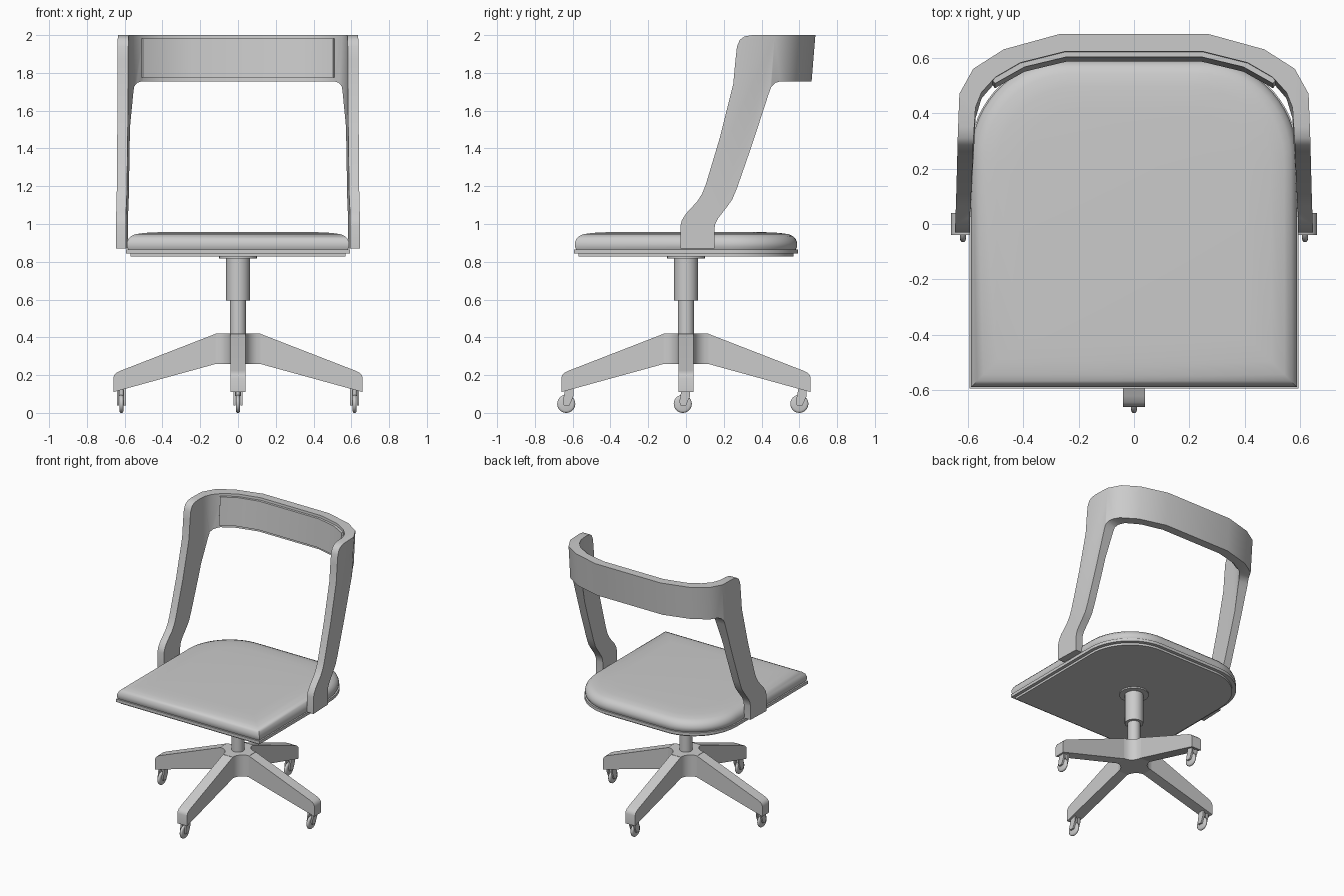
import bpy, bmesh, math
from mathutils import Vector, Matrix

if "Cube" in bpy.data.objects:
    bpy.data.objects.remove(bpy.data.objects["Cube"])


def finish(bm, name, angle=35):
    bmesh.ops.recalc_face_normals(bm, faces=bm.faces)
    me = bpy.data.meshes.new(name)
    bm.to_mesh(me)
    bm.free()
    me.shade_smooth()
    me.set_sharp_from_angle(angle=math.radians(angle))
    ob = bpy.data.objects.new(name, me)
    bpy.context.scene.collection.objects.link(ob)
    return ob


def loft(bm, rings):
    """Skin equal-length rings of points and cap both ends."""
    loops = [[bm.verts.new(p) for p in r] for r in rings]
    n = len(loops[0])
    for a, b in zip(loops, loops[1:]):
        for i in range(n):
            j = (i + 1) % n
            bm.faces.new((a[i], a[j], b[j], b[i]))
    bm.faces.new(loops[0][::-1])
    bm.faces.new(loops[-1])


def cylinder(bm, r, z0, z1, x=0, y=0, n=32):
    ring = [(x + r * math.cos(2 * math.pi * i / n), y + r * math.sin(2 * math.pi * i / n)) for i in range(n)]
    loft(bm, [[(px, py, z) for px, py in ring] for z in (z0, z1)])


def mirrored(half):
    """Close a right-hand outline with its mirror image."""
    return half + [(-x, y) for x, y in reversed(half)]


# Seat: square front, rounded back
arc = [math.radians(a) for a in range(0, 91, 6)]
outline = mirrored([(0.59, -0.59)] + [(0.25 + 0.34 * math.cos(a), 0.24 + 0.35 * math.sin(a)) for a in arc])


def slab(name, rings, angle=35):
    bm = bmesh.new()
    loft(bm, [[(x * s, y * s, z) for x, y in outline] for s, z in rings])
    return finish(bm, name, angle)


slab("seat_under_panel", [(0.965, 0.828), (0.965, 0.846)])
slab("seat_board", [(1.005, 0.844), (1.005, 0.866)])
slab("seat_cushion", [(0.985, 0.864), (0.998, 0.88), (0.998, 0.9), (0.985, 0.92), (0.96, 0.936),
                      (0.92, 0.946), (0.84, 0.953), (0.7, 0.957)], 50)

# Back frame: leaning U-shaped plan intersected with the side silhouette
LEAN = 0.082


def leaning(pts, zs):
    return [[(x, y - LEAN * (2 - z), z) for x, y in pts] for z in zs]


outer = [(0.648, -0.12), (0.646, 0.05), (0.63, 0.47), (0.58, 0.56), (0.47, 0.63), (0.27, 0.685)]
inner = [(0.594, -0.12), (0.592, 0.1), (0.572, 0.42), (0.55, 0.475), (0.50, 0.53), (0.41, 0.582), (0.25, 0.622)]
plan = outer + [(-x, y) for x, y in reversed(outer)] + [(-x, y) for x, y in inner] + inner[::-1]
bm = bmesh.new()
loft(bm, leaning(plan, (0.7, 2.1)))
frame = finish(bm, "back_frame")

side = [(-0.03, 0.87), (-0.03, 0.99), (-0.022, 1.02), (0.0, 1.055), (0.06, 1.12), (0.085, 1.16), (0.105, 1.21),
        (0.18, 1.46), (0.25, 1.74), (0.262, 1.87), (0.27, 1.94), (0.285, 1.975), (0.31, 1.993), (0.35, 2.0),
        (0.8, 2.0), (0.8, 1.755), (0.50, 1.755), (0.472, 1.747), (0.452, 1.727), (0.438, 1.69), (0.35, 1.42),
        (0.27, 1.19), (0.245, 1.13), (0.22, 1.095), (0.17, 1.03), (0.155, 1.0), (0.15, 0.97), (0.15, 0.87)]
bm = bmesh.new()
loft(bm, [[(x, y, z) for y, z in side] for x in (-1, 1)])
cutter = finish(bm, "frame_cutter")
cutter.hide_render = True
mod = frame.modifiers.new("silhouette", "BOOLEAN")
mod.operation, mod.solver, mod.object = "INTERSECT", "EXACT", cutter
bpy.context.view_layer.update()
dg = bpy.context.evaluated_depsgraph_get()
frame.data = bpy.data.meshes.new_from_object(frame.evaluated_get(dg))
frame.modifiers.clear()
frame.data.shade_smooth()
frame.data.set_sharp_from_angle(angle=math.radians(35))
bpy.data.objects.remove(cutter)

# Back pad lining the inside of the rail
pad_back = [(0.515, 0.527), (0.41, 0.59), (0.25, 0.63)]
pad_front = [(0.502, 0.508), (0.395, 0.568), (0.245, 0.604)]
pad_plan = mirrored(pad_back) + [(-x, y) for x, y in pad_front] + pad_front[::-1]
bm = bmesh.new()
loft(bm, leaning(pad_plan, (1.775, 1.982)))
bmesh.ops.recalc_face_normals(bm, faces=bm.faces)
finish(bm, "back_pad")

# Gas lift column
bm = bmesh.new()
cylinder(bm, 0.1, 0.818, 0.83)
cylinder(bm, 0.063, 0.595, 0.82)
cylinder(bm, 0.043, 0.4, 0.6)
finish(bm, "column")

# Hub with concave corners between the legs
hub = []
for k in range(4):
    c, s = round(math.cos(k * math.pi / 2)), round(math.sin(k * math.pi / 2))
    for i in range(7):
        a = math.radians(270 - 15 * i)
        x, y = 0.12 + 0.08 * math.cos(a), 0.12 + 0.08 * math.sin(a)
        hub.append((c * x - s * y, s * x + c * y))
bm = bmesh.new()
loft(bm, [[(x, y, z) for x, y in hub] for z in (0.26, 0.42)])
finish(bm, "base_hub")

# Four tapered legs, each with a caster; all wheels face the same way
leg = [(0.115, 0.26), (0.66, 0.11), (0.66, 0.185), (0.655, 0.2), (0.643, 0.213), (0.62, 0.224), (0.115, 0.42)]
wheel = [(-0.011, 0.036), (-0.009, 0.043), (-0.004, 0.048), (0.004, 0.048), (0.009, 0.043), (0.011, 0.036)]
for k in range(4):
    turn = Matrix.Rotation(k * math.pi / 2, 3, "Z")
    bm = bmesh.new()
    loft(bm, [[turn @ Vector((r, w, z)) for r, z in leg] for w in (-0.04, 0.04)])
    finish(bm, f"base_leg_{k + 1}")

    p = turn @ Vector((0.617, 0, 0))
    bm = bmesh.new()
    cylinder(bm, 0.012, 0.09, 0.14, p.x, p.y, 16)
    for sx in (-1, 1):  # fork cheeks
        cheek = [(-0.03, 0.04), (0.0, 0.04), (0.022, 0.09), (0.022, 0.13), (-0.022, 0.13), (-0.035, 0.06)]
        loft(bm, [[(p.x + sx * x, p.y + y, z) for y, z in cheek] for x in (0.012, 0.024)])
    finish(bm, f"caster_fork_{k + 1}")

    bm = bmesh.new()
    loft(bm, [[(p.x + x, p.y - 0.017 + r * math.cos(i * math.pi / 12), 0.048 + r * math.sin(i * math.pi / 12))
               for i in range(24)] for x, r in wheel])
    finish(bm, f"caster_wheel_{k + 1}", 50)
